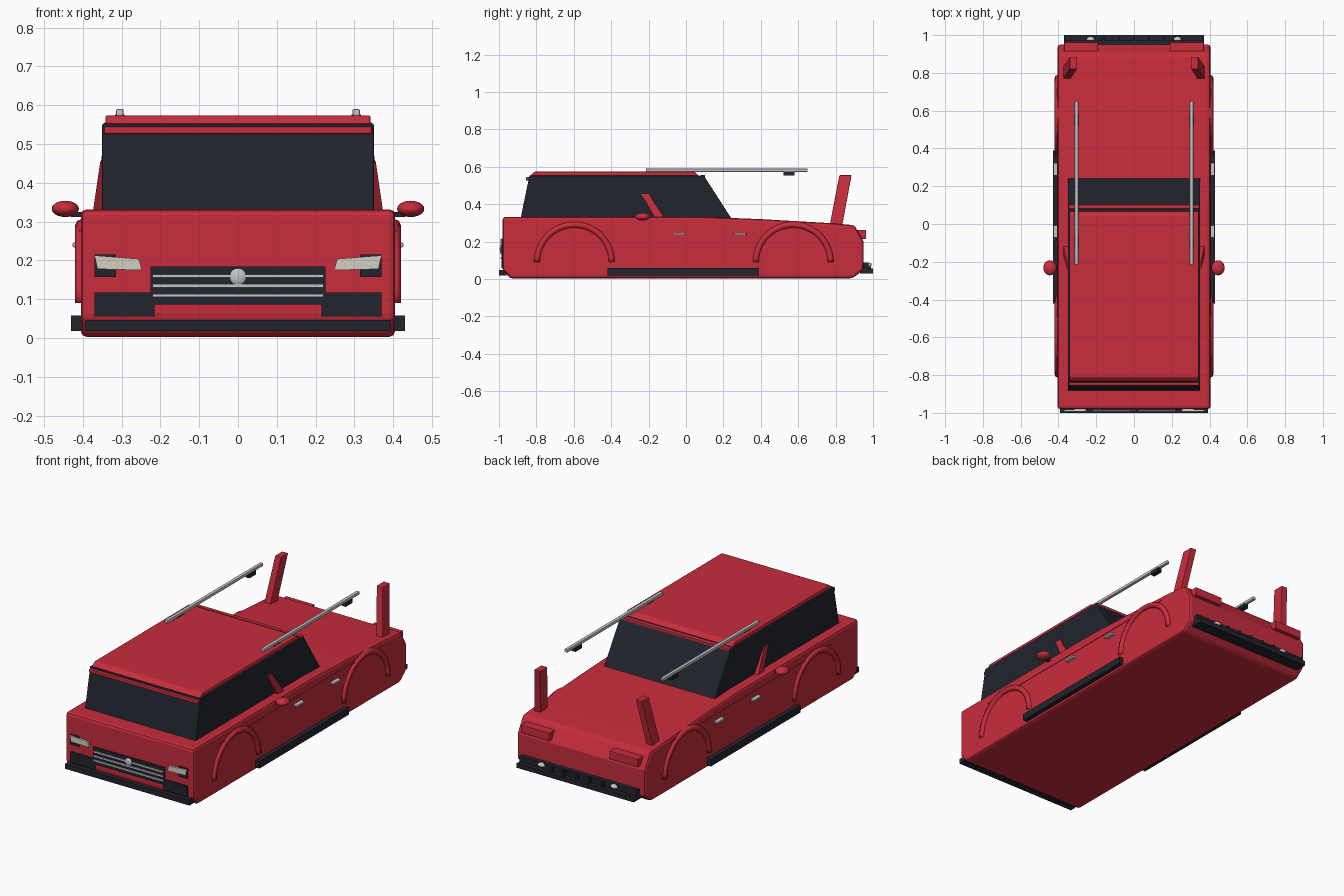
import bpy, bmesh
from math import pi, cos, sin
from mathutils import Vector

cube = bpy.data.objects.get("Cube")
if cube:
    bpy.data.objects.remove(cube)


def material(name, rgb):
    m = bpy.data.materials.new(name)
    m.use_nodes = True
    m.diffuse_color = (*rgb, 1)
    m.node_tree.nodes["Principled BSDF"].inputs["Base Color"].default_value = (*rgb, 1)
    return m


RED = material("red paint", (0.58, 0.026, 0.045))
BLACK = material("black trim", (0.016, 0.018, 0.027))
SILVER = material("silver", (0.55, 0.56, 0.57))
CREAM = material("cream lens", (0.65, 0.62, 0.54))


def finish(name, bm, mat, bevel=0, smooth=False):
    bmesh.ops.recalc_face_normals(bm, faces=bm.faces[:])
    mesh = bpy.data.meshes.new(name)
    bm.to_mesh(mesh)
    bm.free()
    mesh.materials.append(mat)
    ob = bpy.data.objects.new(name, mesh)
    bpy.context.collection.objects.link(ob)
    if bevel:
        mod = ob.modifiers.new("Bevel", "BEVEL")
        mod.width, mod.segments, mod.limit_method = bevel, 2, "ANGLE"
        mod.angle_limit = pi / 5
    if smooth:
        for p in mesh.polygons:
            p.use_smooth = True
    return ob


def box(name, x, y, z, mat, bevel=0):
    """Box from its (low, high) range on each axis."""
    bm = bmesh.new()
    bmesh.ops.create_cube(bm, size=1)
    for v in bm.verts:
        v.co = [lo + (c + 0.5) * (hi - lo) for c, (lo, hi) in zip(v.co, (x, y, z))]
    return finish(name, bm, mat, bevel)


def loft(name, rings, mat, bevel=0):
    """Solid between matching outlines."""
    bm = bmesh.new()
    loops = [[bm.verts.new(p) for p in r] for r in rings]
    n = len(loops[0])
    for a, b in zip(loops, loops[1:]):
        for i in range(n):
            j = (i + 1) % n
            bm.faces.new((a[i], a[j], b[j], b[i]))
    bm.faces.new(loops[0])
    bm.faces.new(loops[-1])
    return finish(name, bm, mat, bevel)


def side_profile(name, half, pts, mat, bevel=0):
    """Extrude a (y, z) outline across the car."""
    return loft(name, [[(x, y, z) for y, z in pts] for x in (-half, half)], mat, bevel)


def ball(name, centre, radii, mat):
    bm = bmesh.new()
    bmesh.ops.create_uvsphere(bm, u_segments=20, v_segments=12, radius=1)
    for v in bm.verts:
        v.co = [c + k * r for c, k, r in zip(centre, v.co, radii)]
    return finish(name, bm, mat, smooth=True)


def slab(x, y, z):
    return [(x[0], y[0], z), (x[1], y[0], z), (x[1], y[1], z), (x[0], y[1], z)]


def sided(s, lo, hi):
    return tuple(sorted((s * lo, s * hi)))


# Lower body and cabin
side_profile("body", 0.405, [(-0.98, 0.332), (-0.98, 0.05), (-0.94, 0.003), (0.89, 0.003),
                             (0.95, 0.05), (0.95, 0.2), (0.9, 0.288), (0.75, 0.3),
                             (0.4, 0.32), (0.1, 0.332)], RED, 0.015)
side_profile("glasshouse", 0.35, [(-0.885, 0.32), (-0.837, 0.553), (0.095, 0.553),
                                  (0.245, 0.32)], BLACK, 0.004)
side_profile("roof", 0.342, [(-0.835, 0.55), (-0.81, 0.574), (0.045, 0.574),
                             (0.07, 0.55)], RED, 0.006)
box("front_visor", (-0.345, 0.345), (-0.855, -0.83), (0.526, 0.545), RED, 0.004)
box("rear_header", (-0.345, 0.345), (0.08, 0.102), (0.538, 0.556), RED, 0.003)

# Nose
box("grille", (-0.225, 0.225), (-0.987, -0.97), (0.086, 0.184), BLACK)
for z in (0.11, 0.135, 0.16):
    box("grille_bar", (-0.22, 0.22), (-0.992, -0.98), (z - 0.004, z + 0.004), SILVER)
ball("grille_boss", (0, -0.988, 0.158), (0.022, 0.008, 0.022), SILVER)
box("front_bumper", (-0.393, 0.393), (-1, -0.96), (0.018, 0.047), BLACK)

# Tail
box("rear_bumper", (-0.37, 0.37), (0.93, 0.975), (0.035, 0.088), BLACK)
box("rear_lip", (-0.37, 0.37), (0.93, 1), (0.03, 0.056), BLACK)
for i in range(-2, 3):
    box("diffuser_rib", (i * 0.08 - 0.006, i * 0.08 + 0.006), (0.96, 0.99), (0.04, 0.085), BLACK)

for s, side in ((1, "left"), (-1, "right")):
    # Lamps and intakes
    box(side + "_lamp_housing", sided(s, 0.315, 0.37), (-0.986, -0.97), (0.158, 0.216), BLACK)
    lens = [(0.37, 0.213), (0.255, 0.204), (0.248, 0.175), (0.362, 0.178)]
    loft(side + "_headlight", [[(s * x, y, z) for x, z in lens] for y in (-0.992, -0.97)], CREAM)
    box(side + "_intake", sided(s, 0.215, 0.37), (-0.986, -0.97), (0.055, 0.117), BLACK)
    box(side + "_tail_lamp", sided(s, 0.19, 0.37), (0.91, 0.963), (0.215, 0.262), RED, 0.003)
    ball(side + "_exhaust", (s * 0.23, 0.975, 0.075), (0.022, 0.018, 0.013), SILVER)

    # Half-ring arch flares
    for label, cy in (("front", -0.597), ("rear", 0.573)):
        bm = bmesh.new()
        rings = []
        for i in range(25):
            a = pi * i / 24
            ring = []
            for k in range(8):
                t = 2 * pi * k / 8
                r = 0.2 + 0.017 * cos(t)
                ring.append(bm.verts.new((s * (0.402 + 0.018 * sin(t)),
                                          cy + r * cos(a), 0.09 + r * sin(a))))
            rings.append(ring)
        for a, b in zip(rings, rings[1:]):
            for k in range(8):
                j = (k + 1) % 8
                bm.faces.new((a[k], a[j], b[j], b[k]))
        bm.faces.new(rings[0])
        bm.faces.new(rings[-1])
        finish(side + "_" + label + "_arch", bm, RED, smooth=True)

    # Side trim
    box(side + "_sill", sided(s, 0.39, 0.43), (-0.42, 0.39), (0.018, 0.058), BLACK)
    box(side + "_crease", sided(s, 0.4, 0.408), (-0.75, 0.72), (0.274, 0.28), RED)
    for y in (-0.04, 0.29):
        box(side + "_door_handle", sided(s, 0.4, 0.426), (y - 0.033, y + 0.033),
            (0.234, 0.246), SILVER, 0.003)

    # Door mirror and slanted pillar
    ball(side + "_mirror", (s * 0.445, -0.232, 0.333), (0.035, 0.04, 0.021), RED)
    box(side + "_mirror_arm", sided(s, 0.39, 0.43), (-0.242, -0.222), (0.312, 0.325), BLACK)
    loft(side + "_pillar", [slab(sided(s, 0.34, 0.374), (-0.165, -0.115), 0.325),
                            slab(sided(s, 0.335, 0.355), (-0.24, -0.2), 0.455)], RED)

    # Roof rail and feet
    box(side + "_roof_rail", sided(s, 0.295, 0.314), (-0.215, 0.65), (0.573, 0.59), SILVER, 0.003)
    for y in (-0.1, 0.55):
        box(side + "_rail_foot", sided(s, 0.292, 0.317), (y - 0.03, y + 0.03), (0.552, 0.576), BLACK)

    # Leaning rear fin
    loft(side + "_rear_fin", [slab(sided(s, 0.335, 0.375), (0.768, 0.835), 0.285),
                              slab(sided(s, 0.302, 0.34), (0.82, 0.885), 0.555)], RED, 0.003)
